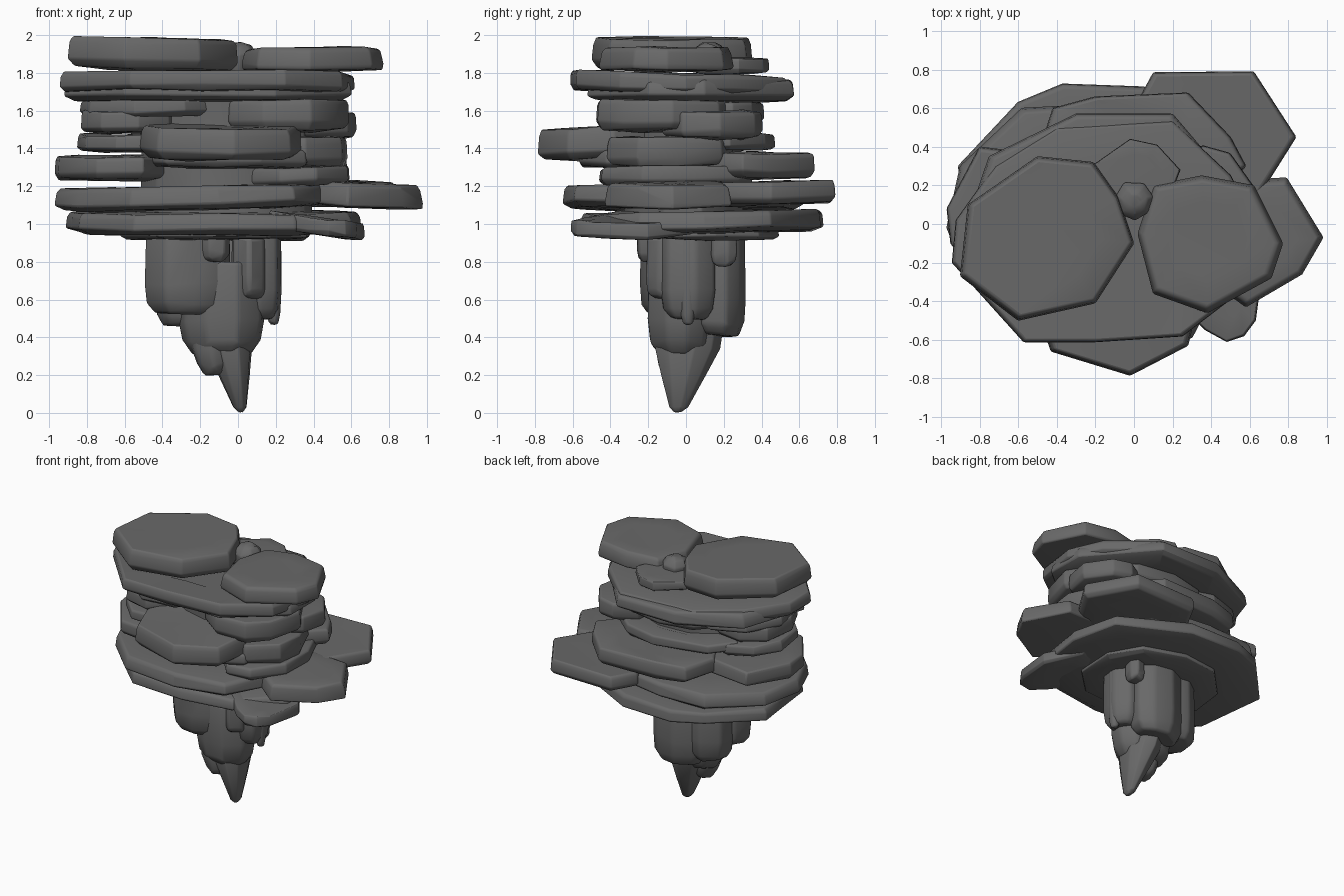
import bpy, bmesh, math, random
from mathutils import Vector

if "Cube" in bpy.data.objects:
    bpy.data.objects.remove(bpy.data.objects["Cube"])
random.seed(4)

stone = bpy.data.materials.new("dark grey stone")
stone.diffuse_color = (0.14, 0.14, 0.14, 1)
stone.use_nodes = True
stone.node_tree.nodes["Principled BSDF"].inputs["Base Color"].default_value = stone.diffuse_color


def ell(x0, x1, y0, y1, n=9, rot=0.2):
    """Slightly irregular oval outline filling the given bounds."""
    pts = []
    for i in range(n):
        a = rot + 2 * math.pi * (i + random.uniform(-.15, .15)) / n
        r = random.uniform(.97, 1.05)
        pts.append(((x0 + x1) / 2 + (x1 - x0) / 2 * math.cos(a) * r,
                    (y0 + y1) / 2 + (y1 - y0) / 2 * math.sin(a) * r))
    return pts


def rock(name, pts, rings, tilt=(0, 0), lean=(0, 0), bevel=.01, jit=.008):
    """Loft an outline through (z, scale) rings; tilt slopes it, lean shifts the lower end."""
    c = sum((Vector(p) for p in pts), Vector((0, 0))) / len(pts)
    bm = bmesh.new()
    loops = []
    za, zb = rings[0][0], rings[-1][0]
    for z, s in rings:
        t = (zb - z) / (zb - za)
        ring = []
        for p in pts:
            d = (Vector(p) - c) * s
            ring.append(bm.verts.new((c.x + d.x + lean[0] * t, c.y + d.y + lean[1] * t,
                                      z + d.x * tilt[0] + d.y * tilt[1] + random.uniform(-jit, jit))))
        loops.append(ring)
    n = len(pts)
    for a, b in zip(loops, loops[1:]):
        for i in range(n):
            bm.faces.new((a[i], a[(i + 1) % n], b[(i + 1) % n], b[i]))
    bm.faces.new(loops[0])
    bm.faces.new(loops[-1])
    bmesh.ops.recalc_face_normals(bm, faces=bm.faces)
    me = bpy.data.meshes.new(name)
    bm.to_mesh(me)
    bm.free()
    me.materials.append(stone)
    ob = bpy.data.objects.new(name, me)
    bpy.context.collection.objects.link(ob)
    m = ob.modifiers.new("worn edges", 'BEVEL')
    m.width = bevel
    m.segments = 2
    bpy.ops.object.select_all(action='DESELECT')
    ob.select_set(True)
    bpy.context.view_layer.objects.active = ob
    bpy.ops.object.shade_smooth_by_angle(angle=math.radians(60))
    return ob


def slab(name, pts, z0, z1, tilt=(0, 0), top=.96, bottom=.93):
    """Flat stone with rounded rim and gently crowned faces."""
    h = z1 - z0
    return rock(name, pts, [(z0, bottom * .6), (z0 + h * .06, bottom), (z0 + h * .28, 1.005),
                            (z0 + h * .8, (1 + top) / 2 + .01), (z1 - h * .03, top), (z1, top * .6)], tilt)


# top slabs and knob
slab("top_left_slab", [(-.9, -.27), (-.6, -.5), (-.2, -.41), (0, -.1), (-.08, .14), (-.21, .32), (-.5, .35), (-.86, .1)],
     1.815, 1.985, (-.018, 0), .95)
slab("top_right_slab", [(.02, -.05), (.1, .2), (.35, .25), (.62, .2), (.77, -.1), (.71, -.28), (.38, -.46), (.1, -.36)],
     1.81, 1.935, (0, 0), .91, .99)
slab("top_back_slab", [(-.22, .3), (-.02, .44), (.12, .41), (.24, .28), (.15, .05), (-.12, .05)], 1.80, 1.88)
rock("top_knob", ell(-.1, .1, .02, .23, 7), [(1.8, .9), (1.9, 1), (1.94, .7), (1.96, .3)])

# broad upper shelf
slab("upper_shelf", [(-.94, -.2), (-.57, -.61), (-.2, -.61), (.25, -.58), (.55, -.35), (.615, .0), (.5, .25),
                     (.2, .53), (-.4, .5), (-.72, .3), (-.92, .02)], 1.69, 1.80, (.0, -.03), .98, .97)
slab("upper_shelf_lower_layer", [(-.92, -.15), (-.6, -.5), (.2, -.52), (.6, -.2), (.6, .1), (.2, .57), (-.3, .57), (-.75, .35)],
     1.645, 1.77)

# recessed stack in the middle
slab("upper_left_ledge", ell(-.82, -.05, -.42, .35), 1.57, 1.66)
slab("upper_right_ledge", ell(-.1, .58, -.5, .24), 1.49, 1.66)
slab("upper_back_ledge", ell(-.45, .38, -.05, .41), 1.53, 1.65)
slab("right_back_ledge", ell(.15, .63, -.12, .4, 8), 1.45, 1.6)
slab("left_ledge", ell(-.84, -.3, -.4, .25, 8), 1.48, 1.6)
slab("front_slab", [(-.52, -.4), (-.43, -.66), (-.02, -.785), (.28, -.63), (.34, -.38), (.15, -.08), (-.3, -.05)],
     1.345, 1.52, (0, .06), .95, .9)
slab("left_thin_ledge", ell(-.85, -.2, -.42, .3), 1.38, 1.475)
slab("back_thin_ledge", ell(-.6, .45, -.1, .48), 1.39, 1.48)
slab("right_ledge", ell(.05, .58, -.42, .25, 8), 1.3, 1.46)
slab("left_shelf", [(-.97, .08), (-.95, -.1), (-.75, -.38), (-.5, -.42), (-.35, -.1), (-.4, .35), (-.8, .4)], 1.23, 1.36)
slab("back_shelf", [(-.42, .6), (-.2, .66), (.28, .68), (.5, .45), (.58, .3), (.3, .0), (-.3, .0), (-.5, .35)], 1.24, 1.38)
slab("front_thin_ledge", ell(-.45, .4, -.58, .0), 1.3, 1.4)
slab("right_thin_shelf", ell(.0, .6, -.46, .35), 1.2, 1.3, (.03, 0))
rock("inner_core", ell(-.52, .4, -.33, .31, 11), [(.96, 1), (1.3, .95), (1.72, 1)])

# lower shelves
slab("lower_shelf", [(-.97, -.02), (-.85, -.3), (-.57, -.58), (-.1, -.65), (.3, -.59), (.45, -.3), (.5, .2),
                     (.3, .55), (-.2, .62), (-.58, .6), (-.9, .3)], 1.075, 1.2, (.022, 0))
slab("lower_right_slab", [(.4, -.3), (.58, -.43), (.87, -.26), (.98, -.07), (.79, .24), (.45, .22)],
     1.085, 1.22, (-.04, 0), .9, 1)
slab("lower_back_slab", [(.0, .6), (.1, .785), (.62, .79), (.84, .45), (.62, .1), (.15, .1)], 1.1, 1.225, (0, .02))
slab("base_shelf", [(-.88, .1), (-.84, -.25), (-.55, -.52), (-.1, -.56), (.3, -.5), (.6, -.25), (.65, .1), (.55, .45),
                    (.05, .71), (-.37, .725), (-.6, .63), (-.91, .3)], .945, 1.065, (0, .02), .97, .9)
slab("base_front_slab", [(.16, -.35), (.37, -.55), (.48, -.61), (.57, -.58), (.63, -.5), (.67, -.2), (.5, .05), (.25, 0)],
     .94, 1.03, (-.13, 0))
slab("underside_plate", ell(-.62, .4, -.4, .5, 10), .915, .97)

# hanging rock root
def hang(name, pts, z0, z1=.96, tip=.6, lean=(0, 0)):
    h = z1 - z0
    rock(name, pts, [(z0, tip), (z0 + h * .12, (1 + tip) / 2 + .08), (z0 + h * .35, 1), (z1, .97)],
         lean=lean, bevel=.02, jit=.015)

hang("root_left_chunk", ell(-.49, -.02, -.25, .12, 8), .53, tip=.75)
hang("root_right_chunk", ell(.0, .24, -.14, .16, 7), .49, tip=.65)
hang("root_back_chunk", ell(-.28, .15, .02, .32, 8), .41, tip=.75)
hang("root_back_left_chunk", ell(-.44, -.1, -.08, .26, 8), .46, tip=.75)
hang("root_front_upper_chunk", ell(-.04, .16, -.21, .1, 7), .6, .93, .8)
hang("root_middle_chunk", ell(-.31, .15, -.21, .16, 9), .32, .8, .68)
hang("root_side_strip", ell(.14, .235, -.04, .06, 6), .47)
hang("root_front_nub", ell(-.2, -.04, -.27, -.1, 6), .8)
hang("root_back_nub", ell(.1, .22, .12, .28, 6), .78)
hang("root_small_left", ell(-.29, -.06, -.16, .06, 7), .2, .6, .5, (.05, 0))
rock("root_spike", ell(-.2, .055, -.15, .2, 9), [(.005, .12), (.03, .29), (.2, .68), (.34, .98), (.5, 1)],
     lean=(.09, -.065), bevel=.012, jit=.003)
